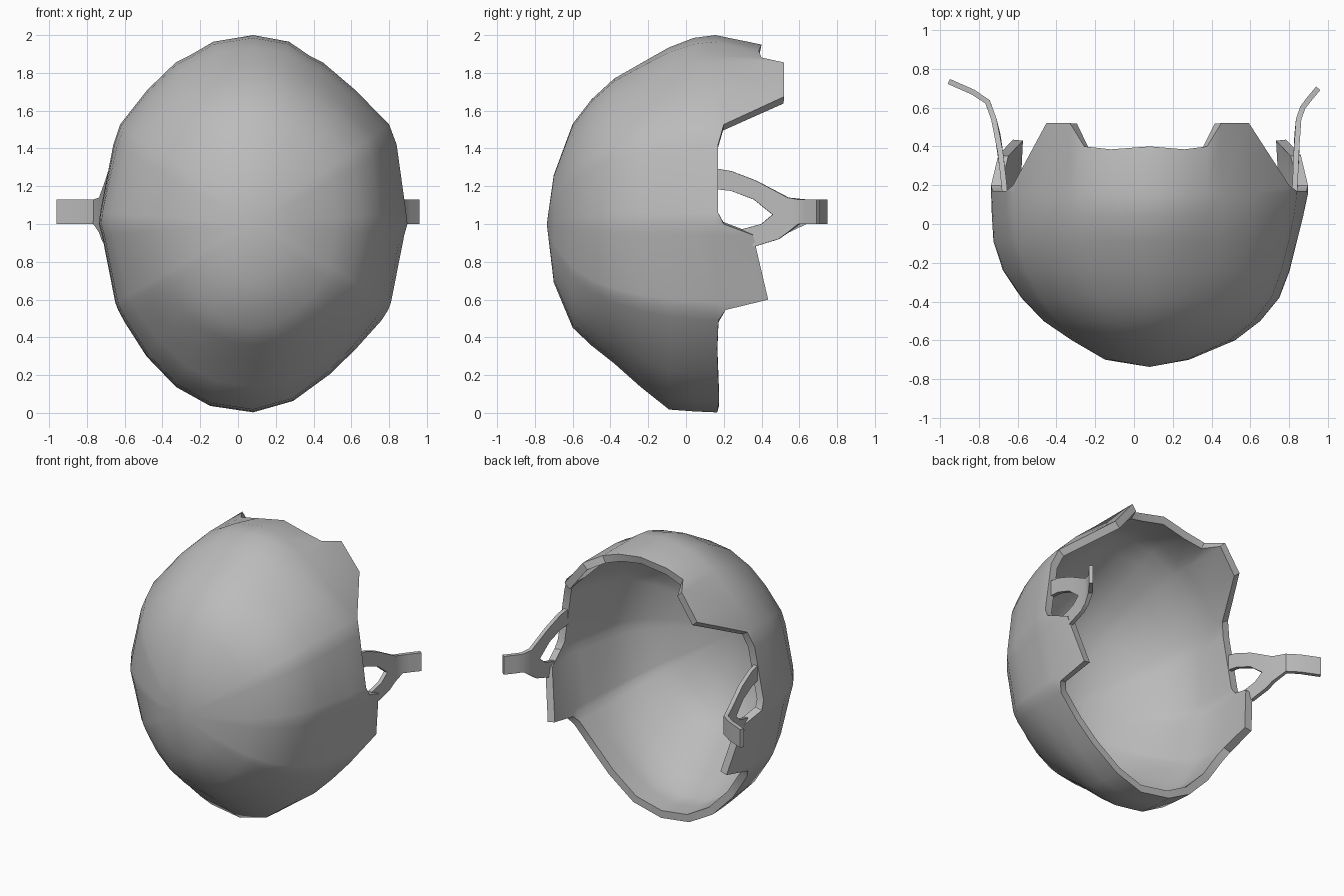
import bpy, bmesh, math

cube = bpy.data.objects.get("Cube")
if cube:
    bpy.data.objects.remove(cube, do_unlink=True)

grey = bpy.data.materials.new("plain_grey")
grey.use_nodes = True
colour = (0.5, 0.5, 0.5, 1)
grey.diffuse_color = colour
grey.node_tree.nodes["Principled BSDF"].inputs["Base Color"].default_value = colour

CX, CZ, HALF_WIDTH = 0.08, 1.0, 0.815


def finish(name, bm, thickness, offset, angle):
    """Turn a surface into a solid sheet object."""
    bmesh.ops.recalc_face_normals(bm, faces=bm.faces)
    mesh = bpy.data.meshes.new(name)
    bm.to_mesh(mesh)
    bm.free()
    mesh.materials.append(grey)
    obj = bpy.data.objects.new(name, mesh)
    bpy.context.collection.objects.link(obj)
    mod = obj.modifiers.new("thickness", 'SOLIDIFY')
    mod.thickness, mod.offset = thickness, offset
    bpy.ops.object.select_all(action='DESELECT')
    bpy.context.view_layer.objects.active = obj
    obj.select_set(True)
    bpy.ops.object.modifier_apply(modifier=mod.name)
    bpy.ops.object.shade_smooth_by_angle(angle=math.radians(angle))


# Shell outline from crown to chin: half width, height, rim depth, rim scale,
# sideways skew, and how much higher the left half sits
half = [
    (0, 2.0, .40, .95, 0, 0), (.20, 1.965, .385, .95, -.01, 0),
    (.32, 1.89, .40, .99, -.02, 0), (.39, 1.855, .52, 1, -.02, 0),
    (.55, 1.71, .52, .95, -.01, 0), (.712, 1.527, .20, 1, .008, 0),
    (.75, 1.42, .17, 1, .01, 0), (.81, 1.06, .17, 1, 0, 0),
    (.817, 1.0, .20, 1, 0, 0), (.80, .94, .355, .975, 0, 0),
    (.73, .585, .435, .965, 0, 0), (.715, .545, .21, 1, 0, 0),
    (.68, .48, .172, 1, 0, .01), (.555, .30, .165, 1, -.01, .04),
    (.408, .137, .17, 1, 0, .069), (.22, .037, .175, 1, -.008, .026),
    (0, .003, .165, 1, 0, 0)]
loop = [(d + k, z + up, y, s) for d, z, y, s, k, up in half]
loop += [(k - d, z, y, s) for d, z, y, s, k, up in half[-2:0:-1]]

# Bowl profile, front to rim: depth, then scale at crown, left, chin, right
rings = [(-.70, .26, .25, .31, .28), (-.60, .53, .54, .55, .49),
         (-.50, .66, .70, .645, .67), (-.38, .77, .82, .74, .81),
         (-.24, .85, .885, .865, .925), (-.09, .935, .93, .985, .985),
         (.04, .985, .97, .995, .995), (.155, 1, 1, 1, 1)]


def shell_scale(d, h, crown, left, chin, right):
    """Blend the four profiles by direction and swell the diagonals."""
    side = d * d / (d * d + h * h)
    f = (left if d > 0 else right) * side + (crown if h > 0 else chin) * (1 - side)
    if d > 0:
        swell = .028
    else:
        swell = .008 if h > 0 else -.012
    diagonal = 2 * math.sqrt(side * (1 - side))
    f += swell * diagonal * 12 * f ** 4 * (1 - f)
    # The nose of the bowl is rounder than its rim
    ellipse = 1 / math.hypot(d / HALF_WIDTH, h)
    return f * (1 + (ellipse - 1) * (1 - f))


bm = bmesh.new()
pole = bm.verts.new((CX, -.737, CZ))
columns = []
for d, z, rim, s in loop:
    h = z - CZ
    levels = [(r[0], shell_scale(d, h, *r[1:])) for r in rings] + [(rim, s)]
    columns.append([bm.verts.new((CX + d * k, y, CZ + h * k)) for y, k in levels])
for a, b in zip(columns, columns[1:] + columns[:1]):
    bm.faces.new((pole, a[0], b[0]))
    for i in range(len(a) - 1):
        bm.faces.new((a[i], a[i + 1], b[i + 1], b[i]))
finish("shell", bm, .053, -1, 35)


def bend(path, y):
    """Sideways position of a strap at depth y."""
    for (y0, x0), (y1, x1) in zip(path, path[1:]):
        if y <= y1:
            break
    return x0 + (x1 - x0) * (y - y0) / (y1 - y0)


# Forked side straps: each strip is a list of upper and lower edge points
upper = [((.15, 1.295), (.15, 1.185)), ((.24, 1.28), (.24, 1.175)),
         ((.37, 1.23), (.36, 1.13)), ((.54, 1.14), (.46, 1.05))]
lower = [((.29, .97), (.36, .88)), ((.40, 1.0), (.49, .92)),
         ((.46, 1.05), (.54, .955))]


def strap(name, path):
    bm = bmesh.new()
    cache = {}

    def v(p):
        if p not in cache:
            cache[p] = bm.verts.new((bend(path, p[0]), p[0], p[1]))
        return cache[p]

    stem = [((.54, 1.14), (.54, .955))]
    stem += [((y, 1.13), (y, 1.0)) for y, x in path[-3:]]
    for strip in (upper, lower, stem):
        for (a, b), (c, d) in zip(strip, strip[1:]):
            bm.faces.new((v(a), v(b), v(d), v(c)))
    bm.faces.new((v((.54, 1.14)), v((.46, 1.05)), v((.54, .955))))
    finish(name, bm, .028, 0, 25)


strap("right_strap", [(.10, -.66), (.30, -.68), (.45, -.70), (.55, -.725),
                      (.63, -.755), (.68, -.83), (.735, -.955)])
strap("left_strap", [(.10, .825), (.30, .835), (.45, .84), (.55, .85),
                     (.60, .87), (.64, .90), (.70, .95)])
